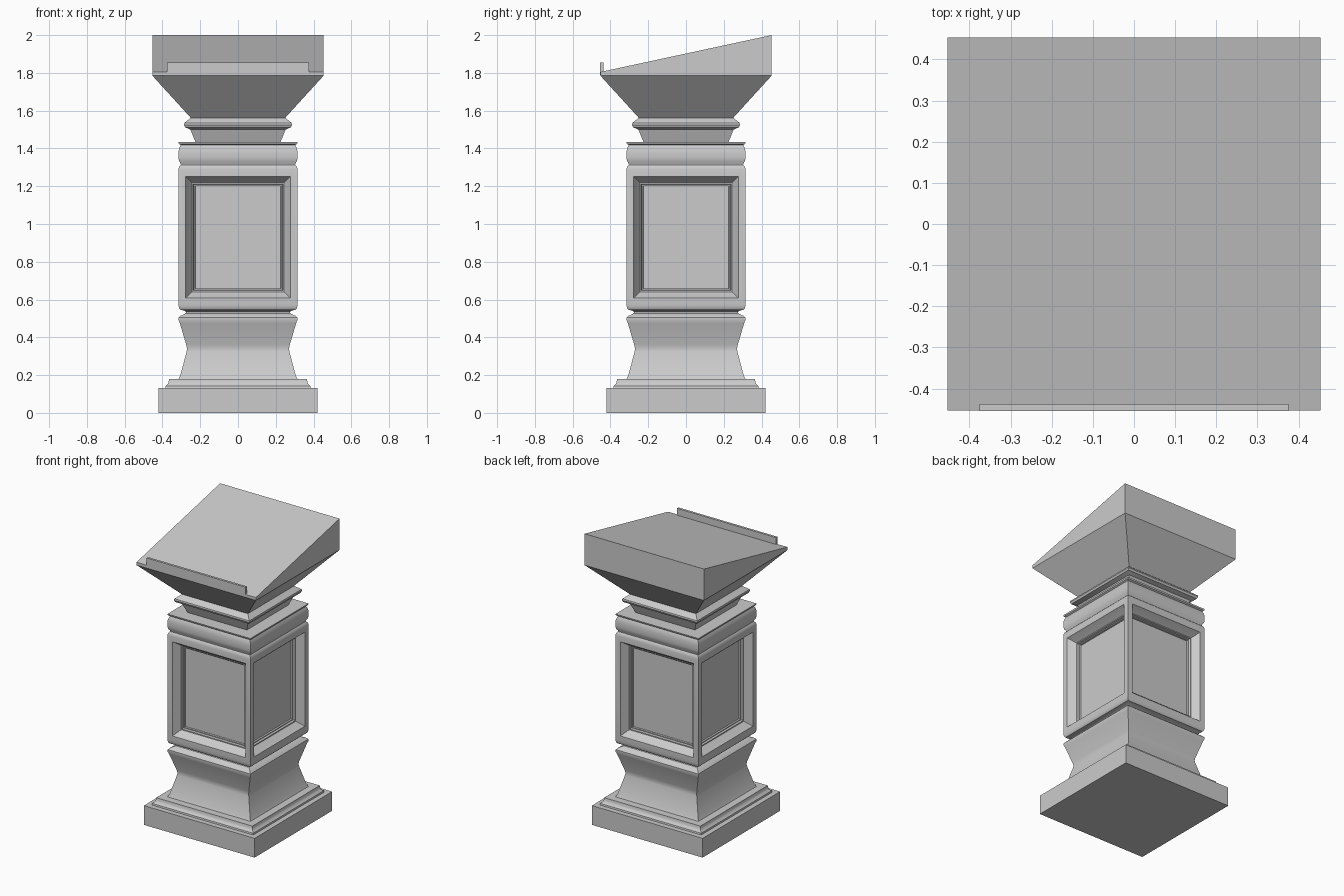
import bpy, bmesh

if "Cube" in bpy.data.objects:
    bpy.data.objects.remove(bpy.data.objects["Cube"])

# Square-section profile as (half width, height)
BASE = [(.42, 0), (.42, .132), (.385, .132), (.383, .143), (.372, .152), (.367, .165), (.365, .18),
        (.315, .18), (.305, .2), (.272, .325), (.27, .34), (.274, .36),
        (.308, .475), (.314, .49), (.314, .504), (.304, .514), (.278, .526), (.274, .534),
        (.284, .541), (.305, .546), (.312, .554), (.315, .57)]
SHAFT_TOP = 1.29
NECK = [(.315, SHAFT_TOP), (.312, 1.303), (.303, 1.313), (.304, 1.321), (.312, 1.333), (.315, 1.35),
        (.315, 1.385), (.31, 1.405), (.303, 1.418), (.313, 1.424), (.315, 1.434), (.225, 1.434),
        (.248, 1.49), (.252, 1.5), (.28, 1.512), (.286, 1.525), (.284, 1.535), (.25, 1.562),
        (.453, 1.785)]


def add_object(name, bm):
    bmesh.ops.recalc_face_normals(bm, faces=bm.faces)
    mesh = bpy.data.meshes.new(name)
    bm.to_mesh(mesh)
    bm.free()
    obj = bpy.data.objects.new(name, mesh)
    bpy.context.collection.objects.link(obj)
    bpy.context.view_layer.objects.active = obj
    obj.select_set(True)
    bpy.ops.object.shade_smooth_by_angle(angle=0.6)
    obj.select_set(False)
    return obj


def ring(bm, r, height):
    return [bm.verts.new((x, y, height(y)))
            for x, y in ((-r, -r), (r, -r), (r, r), (-r, r))]


# Pedestal: stacked square rings, finishing in the sloping desk top
bm = bmesh.new()
rings = [ring(bm, r, lambda y, z=z: z) for r, z in BASE + NECK]
rings.append(ring(bm, .453, lambda y: 1.805 + (y + .453) * .195 / .906))
panels = []
for n, (a, b) in enumerate(zip(rings, rings[1:])):
    for i in range(4):
        j = (i + 1) % 4
        f = bm.faces.new((a[i], a[j], b[j], b[i]))
        if n == len(BASE) - 1:
            panels.append(f)
bm.faces.new(rings[0][::-1])
bm.faces.new(rings[-1])
bm.normal_update()

# Recessed moulded panel in each side of the shaft
for width, depth in ((.053, 0), (.01, -.012), (.037, -.036), (.01, 0), (.005, -.012), (.009, 0), (.003, -.01)):
    bmesh.ops.inset_individual(bm, faces=panels, thickness=width, depth=depth)
add_object("lectern_pedestal", bm)

# Book stop along the low edge of the desk
bm = bmesh.new()
bmesh.ops.create_cube(bm, size=1)
for v in bm.verts:
    v.co = (v.co.x * .75, -.446 + v.co.y * .016, 1.822 + v.co.z * .066)
add_object("book_stop", bm)
